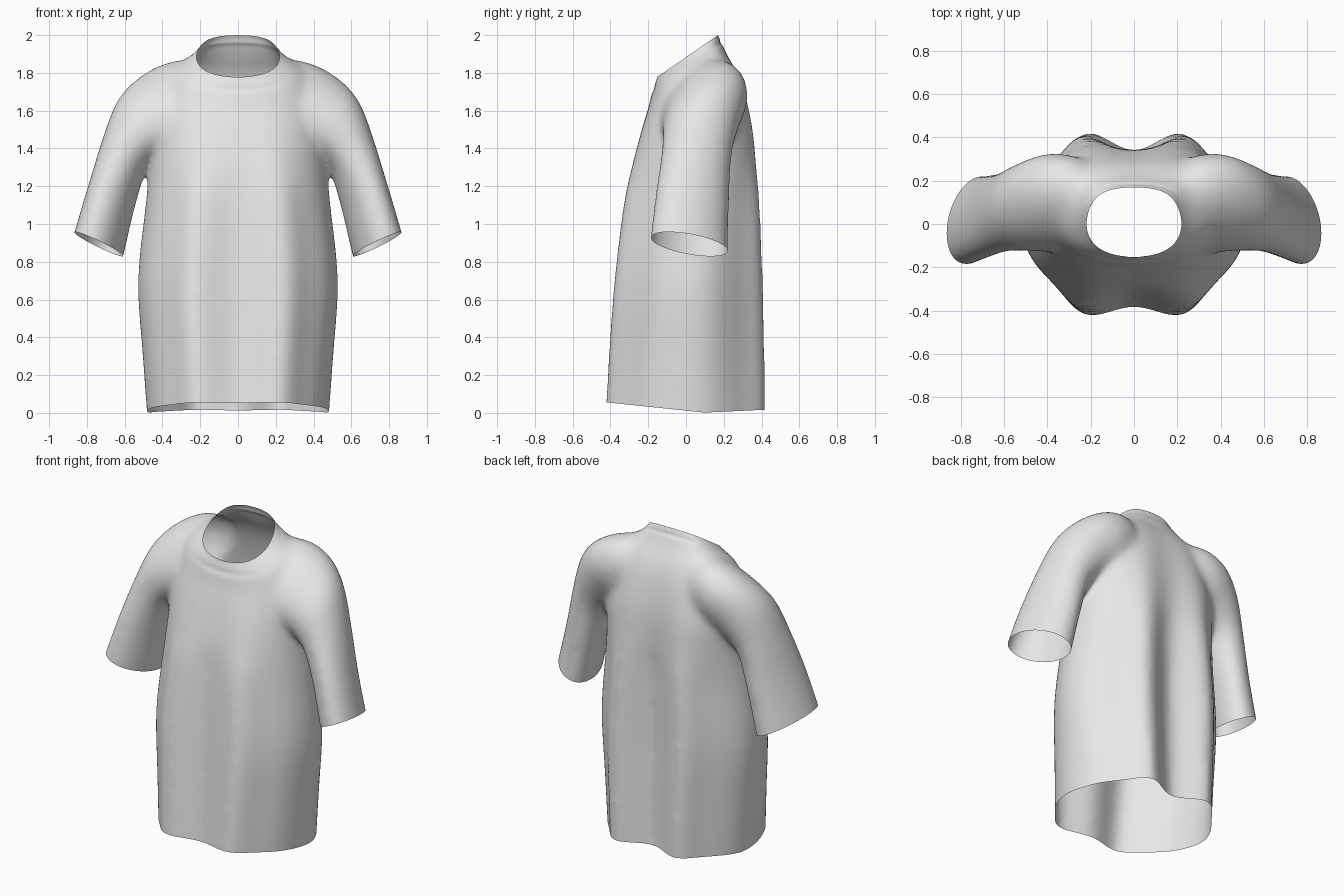
import bpy, bmesh, math
from mathutils import Vector

cube = bpy.data.objects.get("Cube")
if cube:
    bpy.data.objects.remove(cube, do_unlink=True)

fabric = bpy.data.materials.new("light_grey_fabric")
fabric.use_nodes = True
GREY = (0.8, 0.8, 0.8, 1)
fabric.diffuse_color = GREY
fabric.node_tree.nodes["Principled BSDF"].inputs["Base Color"].default_value = GREY


def spline(pts, closed, steps=4):
    """Catmull-Rom curve through the points."""
    n = len(pts)
    get = (lambda i: pts[i % n]) if closed else (lambda i: pts[max(0, min(n - 1, i))])
    out = []
    for i in range(n if closed else n - 1):
        a, b, c, d = (get(i + k) for k in (-1, 0, 1, 2))
        for s in range(steps):
            t = s / steps
            out.append(0.5 * (2 * b + (c - a) * t + (2 * a - 5 * b + 4 * c - d) * t ** 2
                              + (3 * b - a - 3 * c + d) * t ** 3))
    return out if closed else out + [pts[-1]]


def loft(bm, rings):
    """Closed smooth tube through the rings."""
    rings = [spline(r, True) for r in rings]
    rows = list(zip(*[spline(col, False) for col in zip(*rings)]))
    rows = [[bm.verts.new(p) for p in row] for row in rows]
    n = len(rows[0])
    for lo, hi in zip(rows, rows[1:]):
        for i in range(n):
            j = (i + 1) % n
            bm.faces.new((lo[i], lo[j], hi[j], hi[i]))
    bm.faces.new(rows[0][::-1])
    bm.faces.new(rows[-1])


# Half cross-sections of the body, front to back: hanging folds and plain round
DRAPED = [(0, -.88), (.45, -1), (.72, -.7), (.91, -.4), (1, 0), (.93, .36), (.69, .71), (.43, 1), (0, .78)]
ROUND = [(0, -1), (.4, -.94), (.73, -.74), (.93, -.4), (1, 0), (.95, .43), (.77, .78), (.42, .96), (0, 1)]


def body_ring(hw, yf, zf, yb, zb, lift, fold):
    half = []
    for d, r in zip(DRAPED, ROUND):
        # folds fade sooner on the chest than on the back
        w = fold ** 1.6 if r[1] < 0 else fold
        u, v = (w * p + (1 - w) * q for p, q in zip(d, r))
        half.append(Vector((hw * u, (yf + yb) / 2 + v * (yb - yf) / 2,
                            (zf + zb) / 2 + v * (zb - zf) / 2 + lift * u * u)))
    return half + [Vector((-p.x, p.y, p.z)) for p in half[-2:0:-1]]


# half width, front y, front z, back y, back z, side lift, fold strength
BODY = [
    (.475, -.435, -.1, .425, -.1, 0, .9),
    (.505, -.41, .3, .42, .3, 0, 1),
    (.53, -.38, .7, .41, .7, 0, 1),
    (.49, -.335, 1.1, .395, 1.1, 0, .85),
    (.47, -.295, 1.3, .38, 1.3, 0, .55),
    (.46, -.24, 1.5, .36, 1.5, 0, .35),
    (.42, -.2, 1.62, .32, 1.68, .02, .2),
    (.36, -.18, 1.7, .275, 1.8, .05, .1),
    (.27, -.165, 1.745, .22, 1.89, .045, 0),
    (.205, -.145, 1.785, .17, 2.0, .01, 0),
    (.18, -.17, 1.84, .14, 2.06, 0, 0),
]
# outer x, outer z, inner x, inner z, front y, back y, sway and rise toward the back
SLEEVE = [
    (.885, .87, .635, .76, -.195, .225, -.04, -.035),
    (.862, .945, .612, .84, -.19, .225, -.04, -.035),
    (.79, 1.2, .55, 1.09, -.16, .23, -.03, -.03),
    (.715, 1.46, .475, 1.3, -.13, .245, -.01, 0),
    (.64, 1.65, .37, 1.38, -.125, .285, 0, .03),
    (.535, 1.76, .25, 1.42, -.13, .325, 0, .07),
    (.4, 1.825, .15, 1.45, -.14, .31, 0, .1),
    (.26, 1.85, .05, 1.5, -.13, .24, 0, .1),
]


def sleeve_ring(side, ox, oz, ix, iz, yf, yb, sway, rise):
    ring = []
    for k in range(16):
        a = side * math.tau * k / 16
        c, s = math.cos(a), math.sin(a)
        ring.append(Vector((side * ((ox + ix) / 2 + c * (ox - ix) / 2 + sway * s),
                            (yf + yb) / 2 + s * (yb - yf) / 2,
                            (oz + iz) / 2 + c * (oz - iz) / 2 + rise * s)))
    return ring


# Body and sleeves fused into one soft skin
bm = bmesh.new()
loft(bm, [body_ring(*r) for r in BODY])
for side in (1, -1):
    loft(bm, [sleeve_ring(side, *r) for r in SLEEVE])
bmesh.ops.recalc_face_normals(bm, faces=bm.faces)
mesh = bpy.data.meshes.new("shirt")
bm.to_mesh(mesh)
bm.free()
shirt = bpy.data.objects.new("shirt", mesh)
bpy.context.collection.objects.link(shirt)
remesh = shirt.modifiers.new("fuse", 'REMESH')
remesh.mode = 'VOXEL'
remesh.voxel_size = 0.012
soften = shirt.modifiers.new("soften", 'SMOOTH')
soften.factor = 0.5
soften.iterations = 60
fused = bpy.data.meshes.new_from_object(shirt.evaluated_get(bpy.context.evaluated_depsgraph_get()))
shirt.modifiers.clear()
shirt.data = fused

bm = bmesh.new()
bm.from_mesh(fused)


def cut_open(point, normal, keep=lambda c: True):
    """Trim away everything beyond a plane, among the faces that pass the rule."""
    faces = [f for f in bm.faces if keep(f.calc_center_median())]
    edges = {e for f in faces for e in f.edges}
    verts = {v for f in faces for v in f.verts}
    bmesh.ops.bisect_plane(bm, geom=[*verts, *edges, *faces], plane_co=point,
                           plane_no=normal, clear_outer=True)


# Seam below the collar band
neck_point = Vector((0, .17, 2.0))
neck_normal = Vector((0, -.22, .32)).normalized()
bm.normal_update()
for v in bm.verts:
    depth = (neck_point - v.co).dot(neck_normal)
    if abs(v.co.x) < .28 and v.co.z > 1.6:
        fade = 1 - (v.co.x / .28) ** 2
        v.co -= v.normal * .005 * fade * math.exp(-((depth - .04) / .012) ** 2)

# Neck, hem and cuff openings
cut_open(neck_point, neck_normal)
cut_open((0, 0, .012), (0, -.104, -1))
cut_open((0, 0, -.003), (0, .047, -1))
for side in (1, -1):
    cut_open((side * .737, .02, .893), (side * .044, -.009, -.1),
             lambda c: c.x * side > .565 and c.z > .65)

bm.to_mesh(fused)
bm.free()
fused.materials.clear()
fused.materials.append(fabric)
for p in fused.polygons:
    p.use_smooth = True
    p.material_index = 0
